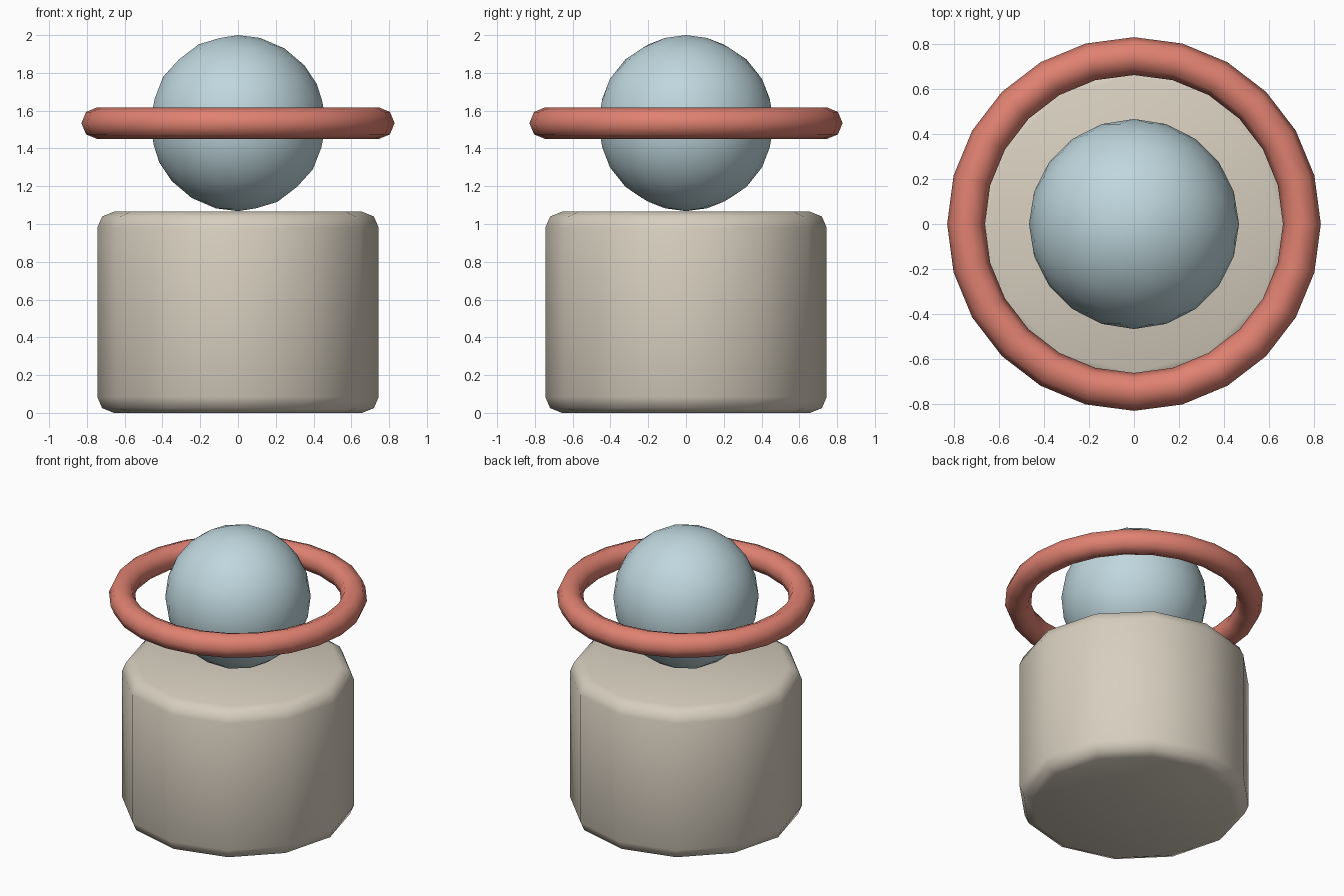
import bpy
import math

if "Cube" in bpy.data.objects:
    bpy.data.objects.remove(bpy.data.objects["Cube"])


def material(name, color):
    m = bpy.data.materials.new(name)
    m.diffuse_color = (*color, 1.0)
    m.use_nodes = True
    m.node_tree.nodes["Principled BSDF"].inputs["Base Color"].default_value = m.diffuse_color
    return m


def finish(name, mat):
    """Name, colour and smooth the active object."""
    ob = bpy.context.object
    ob.name = name
    ob.data.materials.append(mat)
    bpy.ops.object.shade_smooth_by_angle(angle=math.radians(50))
    return ob


beige = material("warm beige", (0.68, 0.62, 0.52))
blue = material("pale blue", (0.52, 0.68, 0.73))
coral = material("coral red", (0.74, 0.22, 0.165))

BASE_R, BASE_H = 0.745, 1.065
BALL_R, BALL_Z = 0.466, 1.534

# Twelve-sided pedestal with rounded rims
bpy.ops.mesh.primitive_cylinder_add(vertices=12, radius=BASE_R, depth=BASE_H,
                                    location=(0, 0, BASE_H / 2))
bevel = bpy.context.object.modifiers.new("rounded_rims", 'BEVEL')
bevel.width = 0.085
bevel.segments = 2
bevel.limit_method = 'ANGLE'
bevel.angle_limit = math.radians(50)
bpy.ops.object.modifier_apply(modifier=bevel.name)
finish("pedestal", beige)

# Ball resting on the pedestal
bpy.ops.mesh.primitive_ico_sphere_add(subdivisions=3, radius=BALL_R,
                                      location=(0, 0, BALL_Z))
finish("ball", blue)

# Ring floating around the ball
bpy.ops.mesh.primitive_torus_add(major_segments=24, minor_segments=8,
                                 major_radius=0.745, minor_radius=0.084,
                                 location=(0, 0, BALL_Z))
finish("ring", coral)
